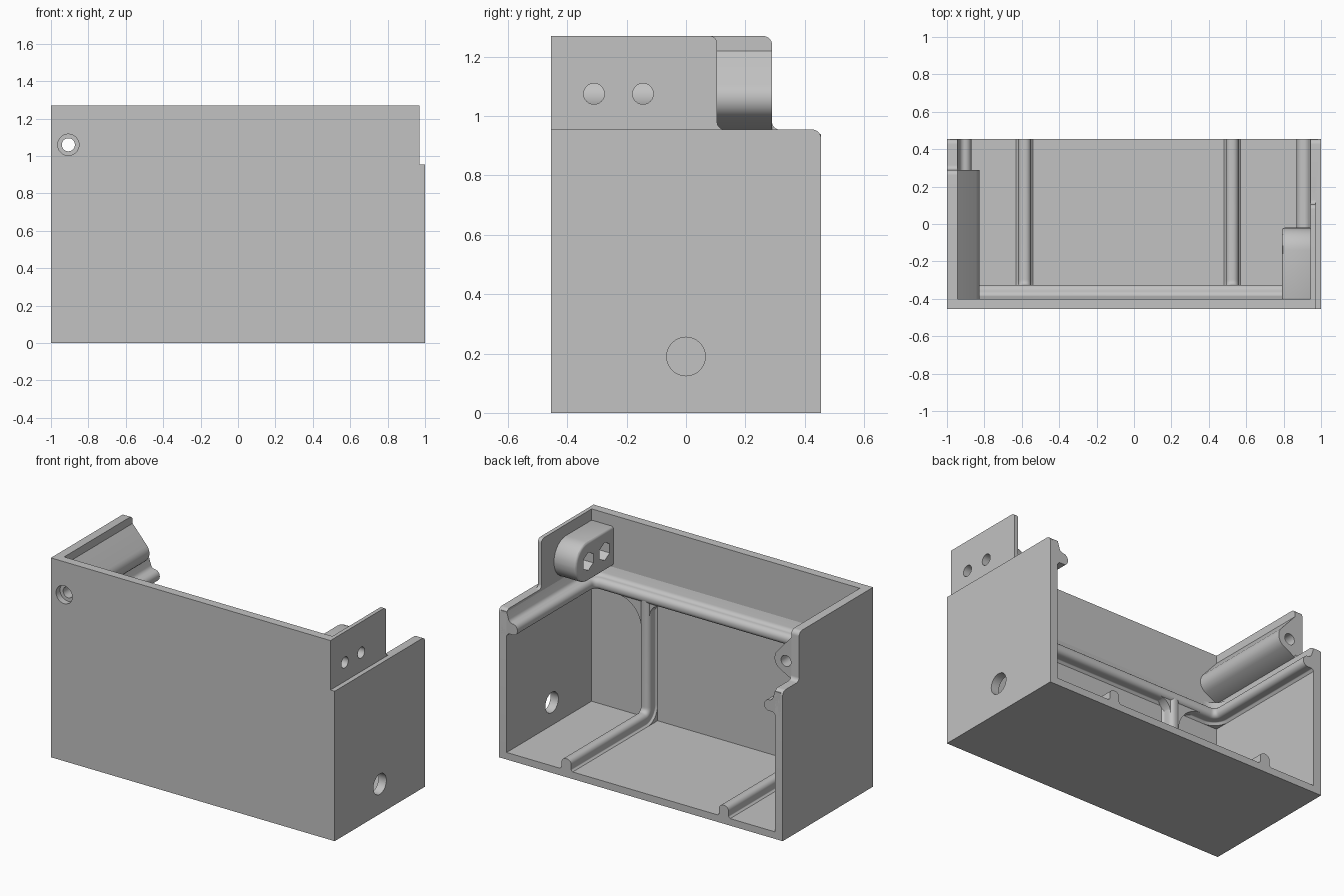
import bpy, bmesh, math
from mathutils import Vector

cube = bpy.data.objects.get("Cube")
if cube:
    bpy.data.objects.remove(cube)

grey = bpy.data.materials.new("plain_grey")
grey.use_nodes = True
GREY = (0.54, 0.54, 0.54, 1)
grey.diffuse_color = GREY
grey.node_tree.nodes["Principled BSDF"].inputs["Base Color"].default_value = GREY

# Main dimensions
BACK, FRONT = 0.455, -0.455
FACE = -0.40          # inner face of the front wall
SIDE = 0.945          # inner face of the side walls
FLOOR, STEP, TOP = 0.045, 0.955, 1.27
RAIL_Z = 0.84

PLACE = {
    "X": lambda u, v, d: (d, u, v),
    "Y": lambda u, v, d: (u, d, v),
    "Z": lambda u, v, d: (u, v, d),
}


def rounded(points, closed=True, steps=8):
    """Turn (u, v, radius) corners into a 2D outline with arcs."""
    out = []
    count = len(points)
    for i, (u, v, r) in enumerate(points):
        p = Vector((u, v))
        if r == 0 or (not closed and i in (0, count - 1)):
            out.append(p)
            continue
        a = (Vector(points[i - 1][:2]) - p).normalized()
        b = (Vector(points[(i + 1) % count][:2]) - p).normalized()
        half = a.angle(b) / 2
        centre = p + (a + b).normalized() * r / math.sin(half)
        start = p + a * r / math.tan(half) - centre
        end = p + b * r / math.tan(half) - centre
        sweep_angle = math.pi - 2 * half
        for k in range(steps + 1):
            t = k / steps
            w0 = math.sin((1 - t) * sweep_angle) / math.sin(sweep_angle)
            w1 = math.sin(t * sweep_angle) / math.sin(sweep_angle)
            out.append(centre + start * w0 + end * w1)
    return out


def loft(name, rings):
    """Skin a list of closed rings and cap both ends."""
    bm = bmesh.new()
    loops = [[bm.verts.new(p) for p in ring] for ring in rings]
    for a, b in zip(loops, loops[1:]):
        for i in range(len(a)):
            j = (i + 1) % len(a)
            bm.faces.new((a[i], a[j], b[j], b[i]))
    bm.faces.new(loops[0])
    bm.faces.new(loops[-1])
    bmesh.ops.recalc_face_normals(bm, faces=bm.faces[:])
    mesh = bpy.data.meshes.new(name)
    bm.to_mesh(mesh)
    bm.free()
    mesh.materials.append(grey)
    obj = bpy.data.objects.new(name, mesh)
    bpy.context.collection.objects.link(obj)
    return obj


def prism(name, outline, axis, lo, hi):
    return loft(name, [[PLACE[axis](p[0], p[1], d) for p in outline] for d in (lo, hi)])


def rect(u0, v0, u1, v1):
    return [(u0, v0), (u1, v0), (u1, v1), (u0, v1)]


def ngon(u, v, r, sides, turn=0.0):
    angles = [turn + math.tau * i / sides for i in range(sides)]
    return [(u + r * math.cos(a), v + r * math.sin(a)) for a in angles]


def sweep(name, profile, path, axis, level):
    """Carry a (reach, height) profile along a planar path, mitred at bends."""
    rings = []
    for i, p in enumerate(path):
        before = (p - path[i - 1]).normalized() if i else None
        after = (path[i + 1] - p).normalized() if i < len(path) - 1 else None
        before, after = before or after, after or before
        n0, n1 = Vector((-before.y, before.x)), Vector((-after.y, after.x))
        mitre = (n0 + n1) / (1 + n0.dot(n1))
        rings.append([PLACE[axis](*(p + mitre * q.x), level + q.y) for q in profile])
    return loft(name, rings)


def boolean(target, tool, operation):
    mod = target.modifiers.new("boolean", "BOOLEAN")
    mod.operation, mod.solver, mod.object = operation, "EXACT", tool
    bpy.context.view_layer.objects.active = target
    bpy.ops.object.modifier_apply(modifier=mod.name)


def cut(targets, outline, axis, lo, hi):
    tool = prism("cutter", outline, axis, lo, hi)
    for target in targets:
        boolean(target, tool, "DIFFERENCE")
    bpy.data.objects.remove(tool)


# Case: front wall, floor, two side walls and the thin raised tab
case = prism("case", [(-1, 0), (1, 0), (1, STEP), (0.97, STEP), (0.97, TOP), (-1, TOP)],
             "Y", FRONT, FACE)
left_outline = rounded([(FRONT, 0, 0), (BACK, 0, 0), (BACK, STEP, 0.03), (0.29, STEP, 0.025),
                        (0.29, TOP, 0.03), (FRONT, TOP, 0)])
right_outline = rounded([(FRONT, 0, 0), (BACK, 0, 0), (BACK, STEP, 0.03), (FRONT, STEP, 0)])
tab_outline = rounded([(FRONT, 0.8, 0), (0.2, 0.8, 0), (0.2, STEP, 0), (0.105, STEP, 0.025),
                       (0.105, TOP, 0.025), (FRONT, TOP, 0)])
for piece in (prism("floor", rect(-1, FRONT, 1, BACK), "Z", 0, FLOOR),
              prism("left_wall", left_outline, "X", -1, -SIDE),
              prism("right_wall", right_outline, "X", SIDE, 1),
              prism("tab", tab_outline, "X", SIDE, 0.97)):
    boolean(case, piece, "UNION")
    bpy.data.objects.remove(piece)

# Screw boss along the left wall
screw_boss = prism("screw_boss", rounded([
    (-0.97, 1.22, 0), (-SIDE, 1.22, 0), (-0.785, 1.04, 0.07), (-SIDE, STEP, 0),
    (-0.97, STEP, 0)]), "Y", FACE - 0.01, 0.289)

# Rounded nut boss behind the tab
nut_boss = prism("nut_boss", rounded([
    (FACE - 0.01, 0.95, 0), (-0.02, 0.95, 0.12), (-0.02, 1.2, 0.12),
    (FACE - 0.01, 1.2, 0)]), "X", 0.79, SIDE + 0.01)
bevel = nut_boss.modifiers.new("soft_edge", "BEVEL")
bevel.width, bevel.segments, bevel.limit_method = 0.015, 3, "ANGLE"
bevel.angle_limit = math.radians(50)
bpy.context.view_layer.objects.active = nut_boss
bpy.ops.object.modifier_apply(modifier=bevel.name)

# Holes
cut([case, screw_boss], ngon(-0.907, 1.06, 0.035, 32), "Y", -0.6, 0.6)
cut([case, screw_boss], ngon(-0.907, 1.06, 0.057, 32), "Y", -0.6, -0.415)
cut([case], ngon(0, 0.19, 0.065, 40), "X", 0.8, 1.2)
for y in (-0.31, -0.145):
    cut([case, nut_boss], ngon(y, 1.075, 0.035, 32), "X", 0.7, 1.2)
    cut([nut_boss], ngon(y, 1.075, 0.058, 6, math.pi / 6), "X", 0.7, 0.87)

# Rail around the three walls
rail_profile = rounded([
    (-0.04, -0.05, 0), (0, -0.05, 0), (0.012, -0.035, 0.01), (0.075, -0.035, 0.03),
    (0.075, 0.035, 0.034), (0.02, 0.035, 0.03), (0, 0.1, 0), (-0.04, 0.1, 0)])
rail_path = rounded([(-SIDE, BACK, 0), (-SIDE, FACE, 0.1), (SIDE, FACE, 0.1),
                     (SIDE, BACK, 0)], closed=False)
parts = [case, screw_boss, nut_boss,
         sweep("rail", rail_profile, rail_path, "Z", RAIL_Z)]

# Ribs down the front wall and along the floor, blended into the rail
rib_profile = rounded([
    (-0.04, -0.045, 0), (0, -0.045, 0), (0.01, -0.034, 0.008), (0.073, -0.034, 0.03),
    (0.073, 0.034, 0.03), (0.01, 0.034, 0.008), (0, 0.045, 0), (-0.04, 0.045, 0)])
rib_path = rounded([(FACE, RAIL_Z, 0), (FACE, FLOOR, 0.1), (BACK, FLOOR, 0)], closed=False)
for name, x, outward in (("left_rib", -0.585, -1), ("right_rib", 0.525, 1)):
    parts.append(sweep(name, rib_profile, rib_path, "X", x))
    for label, side, r in (("outer", outward, 0.17), ("inner", -outward, 0.08)):
        corner_x, corner_z = x + side * 0.03, RAIL_Z - 0.03
        arc = [(corner_x + side * r * (1 - math.sin(a)), corner_z - r * (1 - math.cos(a)))
               for a in (math.pi / 2 * k / 10 for k in range(11))]
        web = [(corner_x, corner_z)] + arc
        parts.append(prism(f"{name}_{label}_fillet", web, "Y", FACE - 0.01, FACE + 0.06))

# Smooth curved faces, keep edges sharp
bpy.ops.object.select_all(action="DESELECT")
for obj in parts:
    obj.select_set(True)
bpy.context.view_layer.objects.active = case
bpy.ops.object.shade_smooth_by_angle(angle=math.radians(30))
